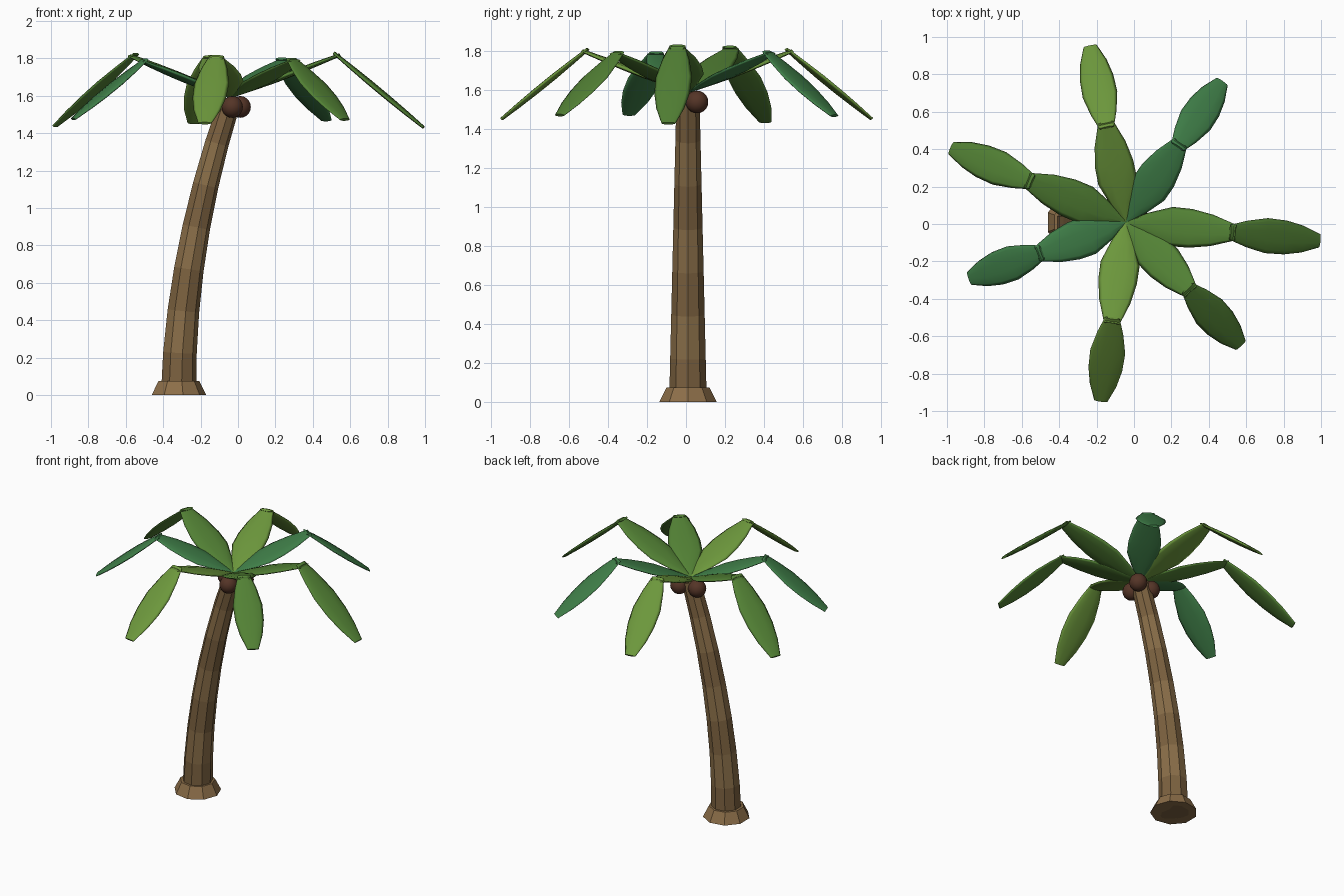
import bpy, bmesh, math
from mathutils import Vector

if "Cube" in bpy.data.objects:
    bpy.data.objects.remove(bpy.data.objects["Cube"])


def material(name, rgb):
    m = bpy.data.materials.new(name)
    m.diffuse_color = (*rgb, 1)
    m.use_nodes = True
    m.node_tree.nodes["Principled BSDF"].inputs["Base Color"].default_value = m.diffuse_color
    return m


BARK = [material("bark_dark", (0.20, 0.12, 0.05)), material("bark_light", (0.25, 0.155, 0.065))]
ROOT = material("root_bark", (0.26, 0.155, 0.065))
NUT = material("nut_shell", (0.09, 0.035, 0.02))
GREENS = [material("leaf_mid", (0.085, 0.22, 0.035)),
          material("leaf_blue", (0.05, 0.21, 0.065)),
          material("leaf_light", (0.15, 0.31, 0.045))]


def loft(name, rings, mat, smooth=False):
    """Skin a row of rings; rings are (centre, u axis, v axis, sides, start angle)."""
    bm = bmesh.new()
    loops = []
    for c, u, v, n in rings:
        loops.append([bm.verts.new(c + u * math.cos(2 * math.pi * i / n)
                                   + v * math.sin(2 * math.pi * i / n)) for i in range(n)])
    for a, b in zip(loops, loops[1:]):
        n = len(a)
        for i in range(n):
            bm.faces.new((a[i], a[(i + 1) % n], b[(i + 1) % n], b[i]))
    bm.faces.new(loops[0][::-1])
    bm.faces.new(loops[-1])
    bmesh.ops.recalc_face_normals(bm, faces=bm.faces)
    for f in bm.faces:
        f.smooth = smooth and len(f.verts) == 4
    me = bpy.data.meshes.new(name)
    bm.to_mesh(me)
    bm.free()
    me.materials.append(mat)
    ob = bpy.data.objects.new(name, me)
    bpy.context.collection.objects.link(ob)
    return ob


# Trunk: seven tapered nine-sided segments along a leaning curve
H, SIDES, SEGMENTS = 1.57, 9, 7
BASE_X, LEAN, CY = -0.32, 0.275, 0.01


def trunk_ring(t):
    slope = 1.9 * LEAN * t ** 0.9 / H
    r = 0.098 - 0.038 * t
    u = Vector((1, 0, -slope)).normalized() * r
    return Vector((BASE_X + LEAN * t ** 1.9, CY, H * t)), u, Vector((0, r, 0)), SIDES


for i in range(SEGMENTS):
    loft(f"trunk_segment_{i + 1}",
         [trunk_ring(i / SEGMENTS), trunk_ring((i + 1) / SEGMENTS)], BARK[i % 2])

# Flared foot
loft("trunk_foot", [(Vector((BASE_X, CY, z)), Vector((r, 0, 0)), Vector((0, r, 0)), SIDES)
                    for z, r in ((0, 0.15), (0.075, 0.112))], ROOT)

# Coconuts around the trunk top
CX = -0.043
for i, deg in enumerate((40, 160, 280)):
    a = math.radians(deg)
    bpy.ops.mesh.primitive_uv_sphere_add(
        segments=14, ring_count=10, radius=0.058,
        location=(CX + 0.072 * math.cos(a), CY + 0.072 * math.sin(a), 1.54))
    ob = bpy.context.object
    ob.name = f"coconut_{i + 1}"
    ob.data.materials.append(NUT)
    bpy.ops.object.shade_smooth()

# Fronds: rising inner blade and drooping outer blade, (position, half width) profiles
INNER = ((0, 0.004), (0.2, 0.062), (0.42, 0.105), (0.6, 0.104), (0.8, 0.084), (1.02, 0.042))
OUTER = ((-0.04, 0.04), (0.15, 0.07), (0.38, 0.094), (0.6, 0.091), (0.8, 0.072), (1, 0.036))


def blade(name, start, end, side, profile, mat):
    axis = end - start
    up = axis.normalized().cross(side)
    loft(name, [(start + axis * t, side * w, up * (0.004 + w * 0.11), 10) for t, w in profile],
         mat, smooth=True)


FRONDS = ((-5.5, 1.04), (55.6, 0.91), (101.5, 0.96), (157, 1.015),
          (199.8, 0.89), (262, 0.965), (313, 0.90))
for i, (deg, length) in enumerate(FRONDS):
    a = math.radians(deg)
    out = Vector((math.cos(a), math.sin(a), 0))
    side = Vector((-out.y, out.x, 0))
    crown = Vector((CX, CY, 1.59))
    bend = crown + out * length * 0.555 + Vector((0, 0, 0.215 * length))
    tip = Vector((CX, CY, 1.43 + 0.3 * (1.04 - length))) + out * length
    blade(f"frond_{i + 1}_inner", crown, bend, side, INNER, GREENS[i % 3])
    blade(f"frond_{i + 1}_outer", bend, tip, side, OUTER, GREENS[i % 3])
